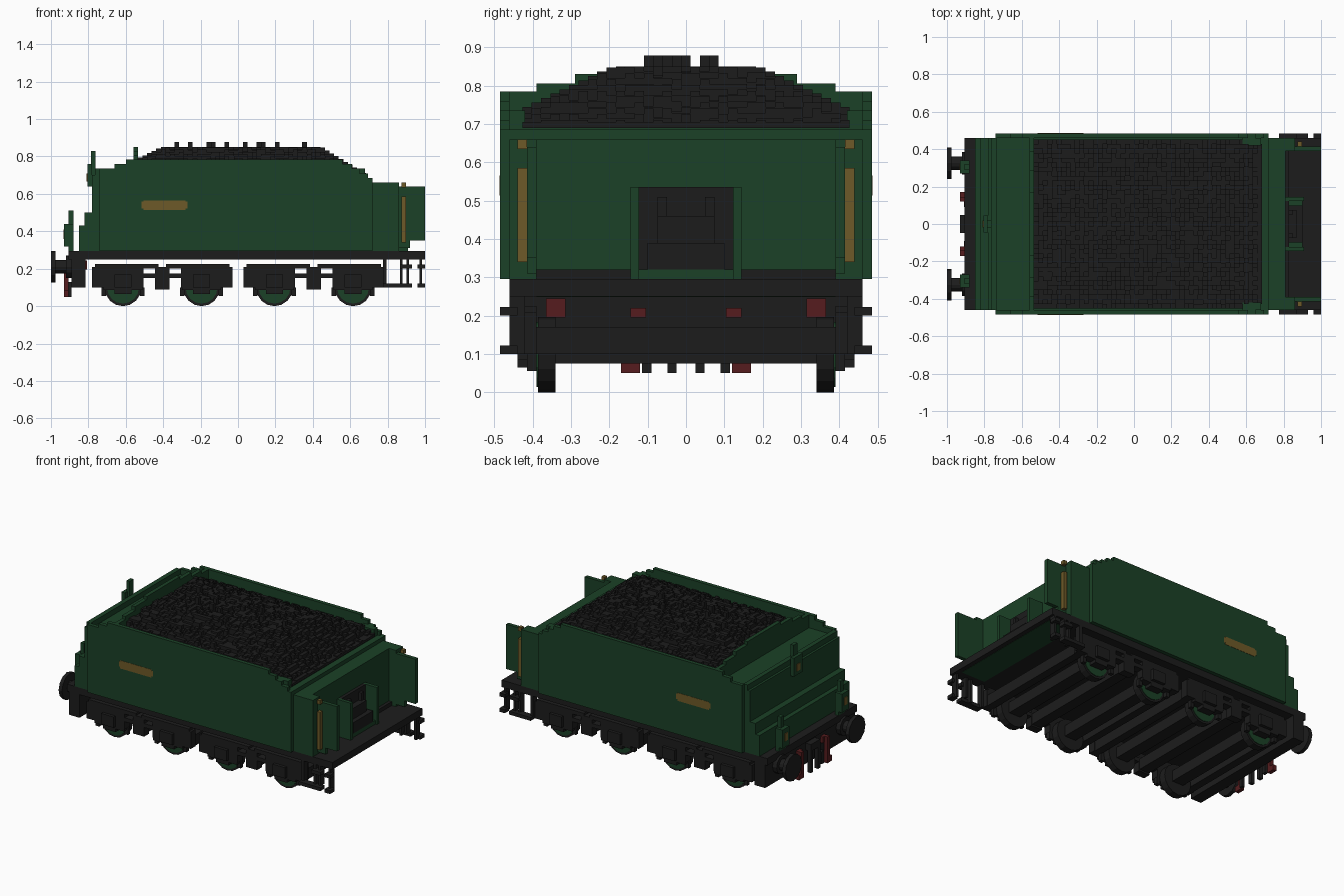
import bpy, bmesh, math, random
from mathutils import Matrix

random.seed(4)
old = bpy.data.objects.get("Cube")
if old:
    bpy.data.objects.remove(old, do_unlink=True)


def material(name, rgb):
    m = bpy.data.materials.new(name)
    m.use_nodes = True
    m.diffuse_color = (*rgb, 1)
    b = m.node_tree.nodes["Principled BSDF"]
    b.inputs["Base Color"].default_value = (*rgb, 1)
    b.inputs["Roughness"].default_value = 0.9
    return m


GREEN = material("dark_green", (0.011, 0.053, 0.020))
BLACK = material("soft_black", (0.012, 0.012, 0.012))
RED = material("dark_red", (0.092, 0.012, 0.013))
GOLD = material("old_gold", (0.155, 0.10, 0.021))


def finish(name, bm, mat):
    bmesh.ops.recalc_face_normals(bm, faces=bm.faces)
    me = bpy.data.meshes.new(name)
    bm.to_mesh(me)
    bm.free()
    me.materials.append(mat)
    ob = bpy.data.objects.new(name, me)
    bpy.context.scene.collection.objects.link(ob)
    return ob


def add_box(bm, x0, x1, y0, y1, z0, z1):
    m = Matrix.Translation(((x0 + x1) / 2, (y0 + y1) / 2, (z0 + z1) / 2))
    bmesh.ops.create_cube(bm, size=1, matrix=m @ Matrix.Diagonal((x1 - x0, y1 - y0, z1 - z0, 1)))


def boxes(name, mat, items, both=False):
    """Join boxes (x0, x1, y0, y1, z0, z1) into one part, optionally on both sides."""
    bm = bmesh.new()
    for x0, x1, y0, y1, z0, z1 in items:
        add_box(bm, x0, x1, y0, y1, z0, z1)
        if both:
            add_box(bm, x0, x1, -y1, -y0, z0, z1)
    return finish(name, bm, mat)


def prism(name, mat, pts, axis, a, b):
    """Extrude a profile along y (points are x, z) or x (points are y, z)."""
    bm = bmesh.new()
    vs = [bm.verts.new((p, a, q) if axis == "y" else (a, p, q)) for p, q in pts]
    f = bm.faces.new(vs)
    new = bmesh.ops.extrude_face_region(bm, geom=[f])["geom"]
    d = (0, b - a, 0) if axis == "y" else (b - a, 0, 0)
    bmesh.ops.translate(bm, vec=d, verts=[v for v in new if isinstance(v, bmesh.types.BMVert)])
    return finish(name, bm, mat)


def cylinders(name, mat, items, axis, sides=16):
    """Cylinders given as (centre, radius, length)."""
    bm = bmesh.new()
    rot = Matrix.Rotation(math.pi / 2, 4, "X" if axis == "y" else "Y")
    for c, r, h in items:
        bmesh.ops.create_cone(bm, cap_ends=True, segments=sides, radius1=r, radius2=r,
                              depth=h, matrix=Matrix.Translation(c) @ rot)
    return finish(name, bm, mat)


# --- Body: stepped side sheets, tank and bulkhead ---
side = [(-.74, .295), (.72, .295), (.72, .685), (.695, .685), (.695, .71), (.65, .71), (.65, .735),
        (.61, .735), (.61, .76), (.56, .76), (.56, .785), (-.60, .785), (-.60, .76),
        (-.66, .76), (-.66, .735), (-.74, .735)]
for s, label in ((1, "left"), (-1, "right")):
    prism(label + "_side_sheet", GREEN, side, "y", s * .46, s * .485)
half = [(.46, .70), (.46, .785), (.39, .785), (.39, .805), (.29, .805), (.29, .83), (.17, .83), (.17, .85)]
prism("coal_bulkhead", GREEN, half + [(-y, z) for y, z in reversed(half)], "x", -.56, -.535)
boxes("water_tank", GREEN, [
    (-.76, .68, -.46, .46, .295, .70),     # main tank
    (-.78, -.74, -.46, .46, .295, .70),    # rear wall
    (-.765, -.735, -.46, .46, .70, .735),  # rear lip
    (-.82, -.78, -.46, .46, .43, .50),     # upper rear shelf
    (-.85, -.78, -.46, .46, .295, .43),    # lower rear shelf
    (.66, .72, -.46, .46, .295, .685),     # bunker front
    (.72, .81, -.46, .46, .295, .66)])
boxes("bunker_corner_fillets", GREEN, [(.58, .68, .42, .46, .70, .735)], True)
boxes("cab_side_wings", GREEN, [(.81, .86, .39, .46, .295, .66),
                                (.86, .92, .39, .415, .31, .64),
                                (.92, 1.0, .39, .415, .35, .64)], True)
boxes("cab_handrails", GOLD, [(.875, .897, .415, .44, .34, .585),
                              (.875, .897, .415, .44, .635, .66)], True)
boxes("side_plates", GOLD, [(-.505, -.28, .48, .4865, .513, .565),
                            (-.515, -.27, .48, .486, .523, .558)], True)

# --- Coal load: blocks of random height heaped in the middle ---
bm = bmesh.new()
cell = .0244
for i in range(50):
    for j in range(37):
        x, y = -.535 + i * cell, -.4514 + j * cell
        cx, cy = x + cell / 2, abs(y + cell / 2)
        if cx > .58 and cy > .42:
            continue
        z = .855 - max(0, cy - .18) * .47
        z = min(z, .855 - max(0, cx - .44) * .62, .85 - max(0, -.41 - cx) * .5)
        z += random.choice((-.024, -.012, -.012, 0, 0))
        if cy < .11 and abs(cx) < .42 and random.random() < .03:
            z = .878
        add_box(bm, x, x + cell, y, y + cell, .69, max(z, .705))
finish("coal_load", bm, BLACK)

# --- Coal chute at the cab end ---
boxes("chute_frame", GREEN, [(.81, .91, .122, .145, .295, .535)], True)
boxes("chute_sill", GREEN, [(.81, .90, -.122, .122, .295, .32)])
boxes("chute_door", BLACK, [(.81, .83, -.122, .122, .32, .535)])
boxes("chute_coal", BLACK, [(.83, .90, -.10, .10, .32, .39), (.83, .87, -.075, .075, .39, .46),
                            (.83, .85, .05, .075, .46, .51), (.83, .85, -.075, -.05, .46, .51)])

# --- Underframe, rear beam and cab steps ---
boxes("underframe", BLACK, [(-.905, 1.0, -.46, .46, .25, .295)])
boxes("cab_floor_kerb", BLACK, [(.81, .83, .145, .39, .295, .32)], True)
boxes("cab_underside", GREEN, [(.80, .97, -.39, .39, .2485, .25)])
boxes("rear_beam", BLACK, [(-.89, -.815, -.46, .46, .10, .25)])
boxes("rear_beam_pads", RED, [(-.815, -.808, .315, .365, .195, .245),
                              (-.815, -.808, .105, .145, .195, .22)], True)
boxes("cab_steps", BLACK, [(.775, .795, .42, .46, .10, .25), (.865, .88, .42, .46, .10, .25),
                           (.90, .915, .42, .46, .12, .25), (.97, .985, .42, .46, .10, .25),
                           (.775, .93, .44, .485, .10, .122), (.96, 1.0, .44, .485, .20, .222),
                           (.865, .93, .44, .485, .20, .222), (.96, 1.0, .44, .485, .10, .122)], True)

# --- Buffers, hoses and coupling ---
shanks, heads = [], []
for s in (1, -1):
    shanks += [((-.935, s * .325, .21), .036, .10), ((-.905, s * .325, .21), .06, .03)]
    heads.append(((-.988, s * .325, .21), .085, .024))
cylinders("buffer_shanks", BLACK, shanks, "x", 12)
cylinders("buffer_heads", BLACK, heads, "x", 12)
boxes("brake_hoses", RED, [(-.91, -.89, .105, .145, .18, .22), (-.93, -.905, .12, .145, .05, .22),
                           (-.93, -.905, .12, .17, .05, .085)], True)
boxes("coupling_links", BLACK, [(-.93, -.905, .025, .048, .05, .21), (-.91, -.89, .09, .115, .05, .13)], True)
boxes("coupling_hook", BLACK, [(-.93, -.89, -.048, .048, .19, .235)])

# --- Rear lamp irons ---
boxes("lower_lamp_irons", GREEN, [(-.905, -.88, .27, .34, .295, .44), (-.93, -.905, .27, .34, .32, .44),
                                  (-.905, -.88, .29, .32, .44, .51)], True)
boxes("lower_lamp_badges", GOLD, [(-.934, -.93, .29, .32, .36, .41)], True)
boxes("upper_lamp_iron", GREEN, [(-.805, -.78, -.045, .045, .64, .76), (-.785, -.763, -.02, .02, .70, .83)])
boxes("upper_lamp_badge", GOLD, [(-.809, -.805, -.02, .02, .665, .71)])

# --- Two four-wheel bogies ---
for c, label in ((-.405, "rear"), (.405, "front")):
    f = []
    for s in (-1, 1):
        w = .21 * s

        def span(a, b, y0, y1, z0, z1):
            lo, hi = sorted((c + s * a, c + s * b))
            f.append((lo, hi, y0, y1, z0, z1))

        span(.10, .375, .39, .44, .10, .21)      # outer frame
        span(.02, .36, .39, .44, .20, .225)      # top bar
        span(0, .10, .39, .44, .15, .175)        # middle bar
        span(.095, .12, .39, .415, .055, .10)    # horn guides
        span(.30, .325, .39, .415, .055, .10)
        span(.105, .315, .39, .44, .085, .10)    # spring
        span(.165, .255, .39, .44, .065, .10)    # axle box
        span(.165, .255, .44, .46, .10, .17)
    f.append((c - .04, c + .04, .39, .44, .09, .21))
    boxes(label + "_bogie_frames", BLACK, f, True)
    boxes(label + "_bogie_beams", BLACK, [
        (c - .37, c - .32, -.39, .39, .10, .17), (c + .32, c + .37, -.39, .39, .10, .17),
        (c - .035, c + .035, -.39, .39, .10, .17),
        (c - .25, c - .17, -.39, .39, .075, .145), (c + .17, c + .25, -.39, .39, .075, .145)])
    tyres, centres = [], []
    for w in (-.21, .21):
        for s in (1, -1):
            tyres.append(((c + w, s * .363, .0985), .0985, .046))
            centres.append(((c + w, s * .378, .0985), .085, .024))
    cylinders(label + "_wheel_tyres", BLACK, tyres, "y", 16)
    cylinders(label + "_wheel_centres", GREEN, centres, "y", 16)
